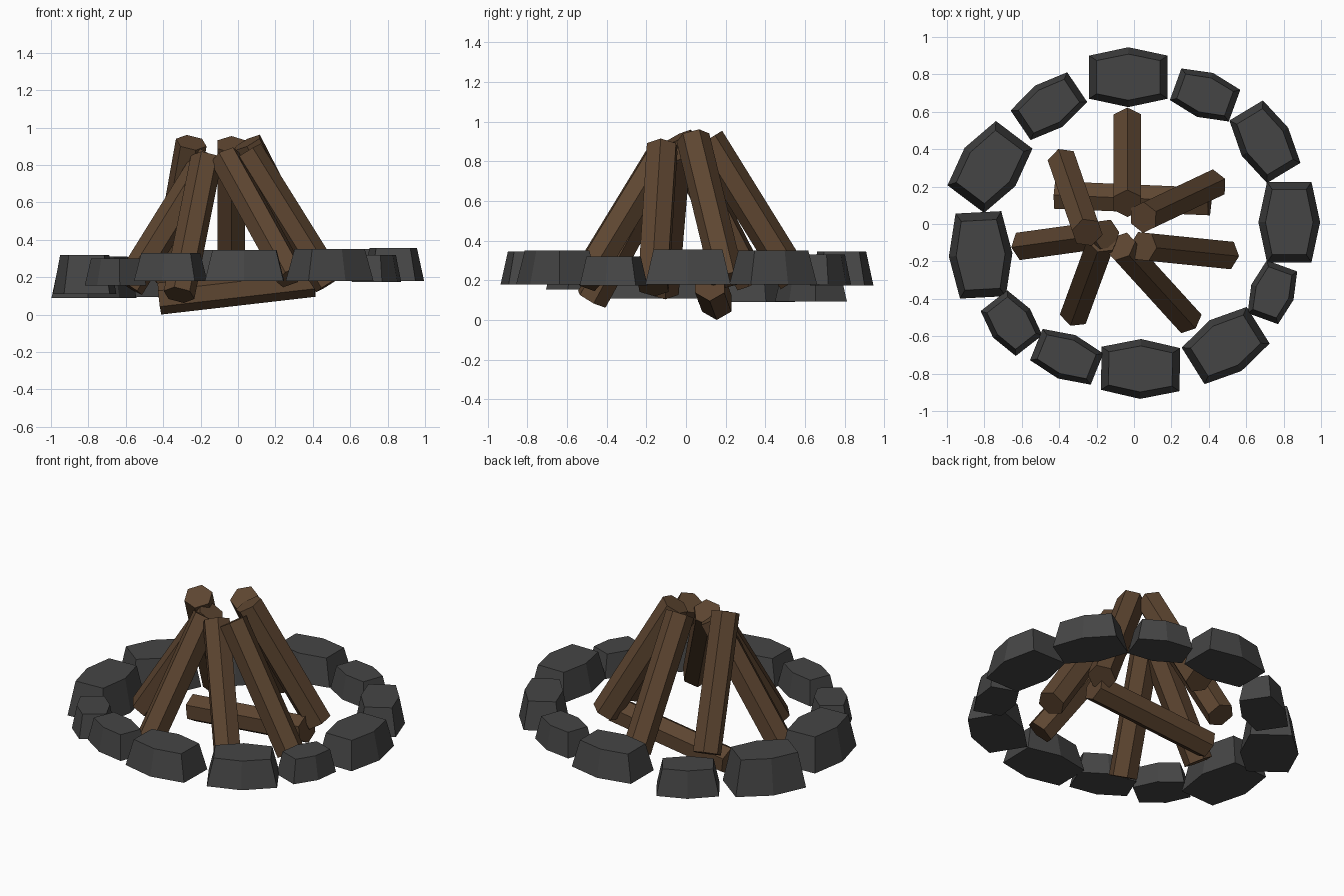
import bpy, bmesh, math
from mathutils import Vector, Matrix

if "Cube" in bpy.data.objects:
    bpy.data.objects.remove(bpy.data.objects["Cube"])


def material(name, rgb):
    mat = bpy.data.materials.new(name)
    mat.use_nodes = True
    mat.diffuse_color = (*rgb, 1)
    mat.node_tree.nodes["Principled BSDF"].inputs["Base Color"].default_value = (*rgb, 1)
    return mat


BARK = material("brown_wood", (0.11, 0.06, 0.03))
ROCK = material("grey_stone", (0.06, 0.06, 0.06))


def prism(name, bottom, top, mat):
    """Join two matching rings of points into a closed, flat-shaded solid."""
    bm = bmesh.new()
    low = [bm.verts.new(p) for p in bottom]
    high = [bm.verts.new(p) for p in top]
    bm.faces.new(low[::-1])
    bm.faces.new(high)
    for i in range(len(low)):
        j = (i + 1) % len(low)
        bm.faces.new((low[i], low[j], high[j], high[i]))
    bmesh.ops.recalc_face_normals(bm, faces=bm.faces)
    mesh = bpy.data.meshes.new(name)
    bm.to_mesh(mesh)
    bm.free()
    mesh.materials.append(mat)
    obj = bpy.data.objects.new(name, mesh)
    bpy.context.collection.objects.link(obj)
    return obj


def stone(name, x, y, length, width, turn, z0, z1):
    """Six-sided block, pointed across its width and narrower on top."""
    a, b = length / 2, width / 2
    outline = [(a, -.72 * b), (a, .72 * b), (0, b), (-a, .72 * b), (-a, -.72 * b), (0, -b)]
    spin = Matrix.Translation((x, y, 0)) @ Matrix.Rotation(math.radians(turn), 4, "Z")
    prism(name,
          [spin @ Vector((u, v, z0)) for u, v in outline],
          [spin @ Vector((u * .81, v * .77, z1)) for u, v in outline], ROCK)


def log(name, start, end, radius=.085):
    """Hexagonal log with one edge facing up."""
    start, end = Vector(start), Vector(end)
    axis = (end - start).normalized()
    side = axis.cross(Vector((0, 0, 1))).normalized()
    up = side.cross(axis)
    ring = [(up * math.cos(t) + side * math.sin(t)) * radius
            for t in (i * math.pi / 3 for i in range(6))]
    prism(name, [start + r for r in ring], [end + r for r in ring], BARK)


# Ring of stones: x, y, length, width, turn, bottom, top
stones = [
    (-.03, .785, .42, .32, 0, .175, .345),
    (.38, .69, .335, .25, -20, .18, .33),
    (.70, .44, .39, .29, -59, .18, .35),
    (.83, .01, .43, .33, 90, .18, .355),
    (.74, -.365, .30, .24, 70, .175, .32),
    (.49, -.65, .41, .32, 32, .18, .35),
    (.035, -.775, .42, .32, -1, .18, .345),
    (-.36, -.71, .35, .25, -22, .18, .33),
    (-.655, -.53, .305, .25, -52, .155, .30),
    (-.82, -.165, .455, .34, -87, .11, .32),
    (-.77, .305, .43, .34, 53, .09, .31),
    (-.455, .63, .365, .265, 34, .095, .26),
]
for i, spec in enumerate(stones, 1):
    stone(f"ring_stone_{i}", *spec)

# Log lying on the ground
log("ground_log", (-.42, .155, .085), (.405, .12, .18))

# Leaning logs: foot, then upper end
log("back_log", (-.035, .55, .2), (-.035, .11, .91))
log("back_left_log", (.42, .21, .2), (.05, .035, .92))
log("left_log", (.49, -.165, .165), (.05, -.12, .87))
log("front_left_log", (.285, -.51, .2), (-.07, -.12, .84))
log("front_right_log", (-.315, -.475, .105), (-.17, -.08, .83))
log("right_log", (-.585, -.115, .15), (-.15, -.055, .85))
log("back_right_log", (-.38, .33, .19), (-.25, -.045, .92))
